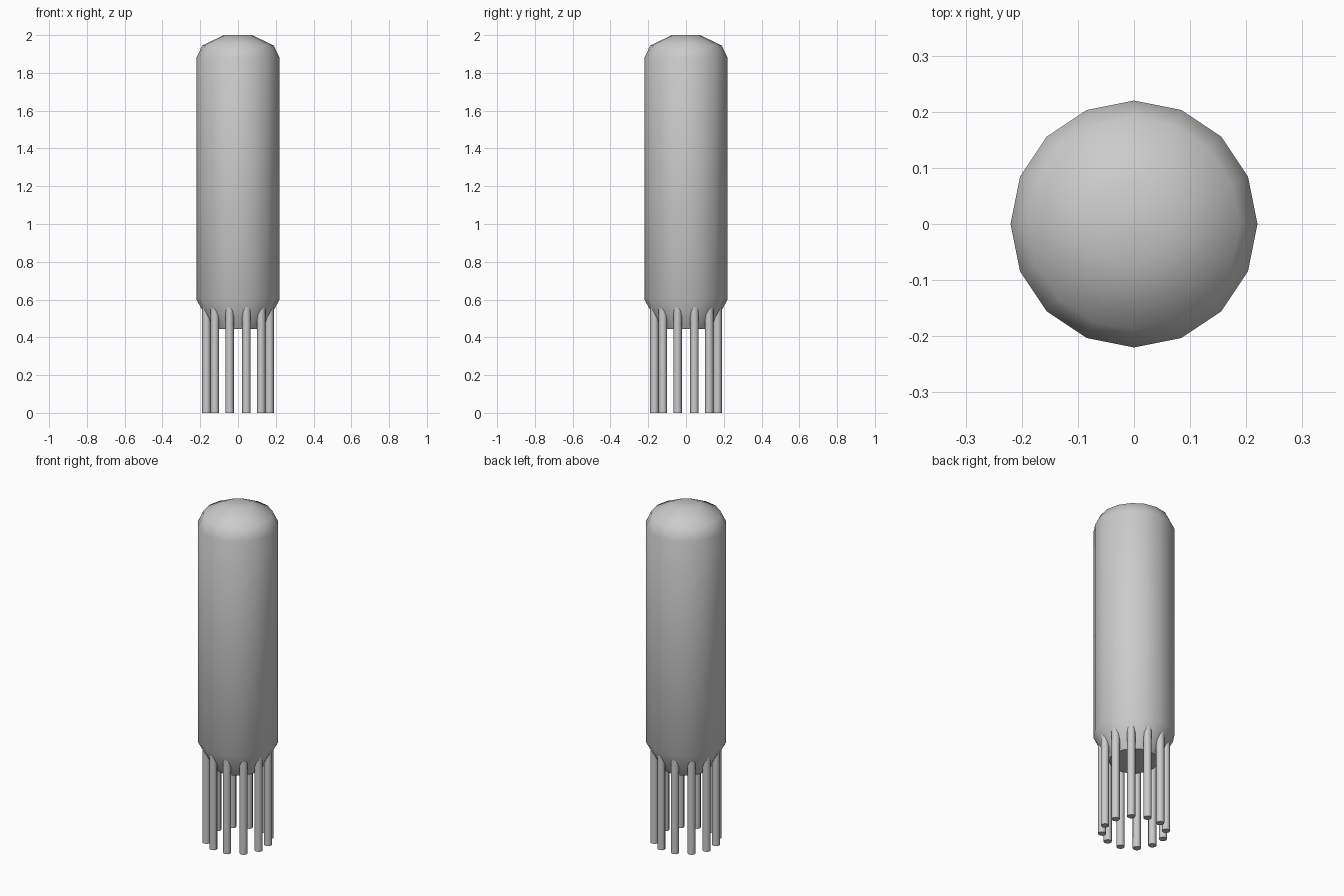
import bpy
import bmesh
from math import sin, cos, pi, radians

old = bpy.data.objects.get("Cube")
if old:
    bpy.data.objects.remove(old, do_unlink=True)

grey = bpy.data.materials.new("grey")
grey.use_nodes = True
GREY = (0.6, 0.6, 0.6, 1)
grey.diffuse_color = GREY
grey.node_tree.nodes["Principled BSDF"].inputs["Base Color"].default_value = GREY


def lathe(name, profile, sides, location=(0, 0, 0), sharp=50):
    """Closed solid of revolution from (radius, height) points, bottom to top."""
    bm = bmesh.new()
    rings = [[bm.verts.new((r * cos(2 * pi * i / sides), r * sin(2 * pi * i / sides), z))
              for i in range(sides)] for r, z in profile]
    for low, high in zip(rings, rings[1:]):
        for i in range(sides):
            j = (i + 1) % sides
            bm.faces.new((low[i], low[j], high[j], high[i]))
    bm.faces.new(rings[0][::-1])
    bm.faces.new(rings[-1])
    mesh = bpy.data.meshes.new(name)
    bm.to_mesh(mesh)
    bm.free()
    mesh.materials.append(grey)
    obj = bpy.data.objects.new(name, mesh)
    obj.location = location
    bpy.context.collection.objects.link(obj)
    bpy.ops.object.select_all(action="DESELECT")
    obj.select_set(True)
    bpy.context.view_layer.objects.active = obj
    bpy.ops.object.shade_smooth_by_angle(angle=radians(sharp))
    return obj


# Tube body: tapered base, straight wall, domed top with a small flat
lathe("tube_body", [(0.135, 0.445), (0.22, 0.6), (0.22, 1.88),
                    (0.189, 1.945), (0.075, 2.0)], 16)

# Ring of contact pins running up into the tapered base
PINS = 12
for k in range(PINS):
    a = 2 * pi * (k + 0.5) / PINS
    lathe(f"pin_{k + 1}", [(0.0225, 0), (0.0225, 0.57)], 8,
          (0.173 * cos(a), 0.173 * sin(a), 0))
